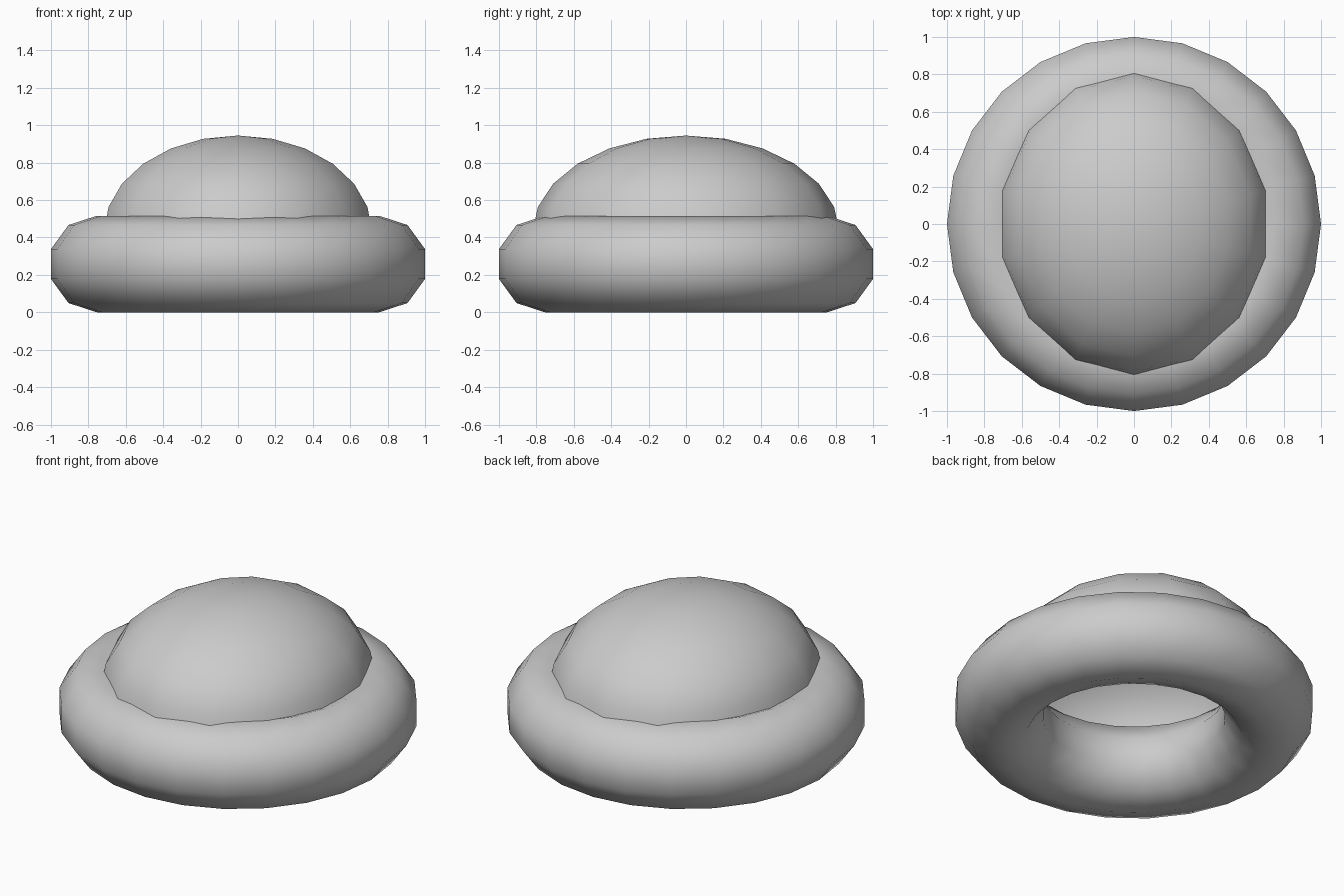
import bpy, bmesh
from math import sin, cos, pi, radians

if "Cube" in bpy.data.objects:
    bpy.data.objects.remove(bpy.data.objects["Cube"])


def lathe(name, profile, segments, scale=(1, 1), start=0.0, closed=False):
    """Revolve a (radius, z) profile about z; scale stretches it in x and y."""
    bm = bmesh.new()
    rings = []
    for r, z in profile:
        if r < 1e-6:
            rings.append([bm.verts.new((0, 0, z))] * segments)
        else:
            angles = [start + 2 * pi * i / segments for i in range(segments)]
            rings.append([bm.verts.new((r * scale[0] * cos(a), r * scale[1] * sin(a), z))
                          for a in angles])
    pairs = list(zip(rings, rings[1:]))
    if closed:
        pairs.append((rings[-1], rings[0]))
    for low, high in pairs:
        for i in range(segments):
            j = (i + 1) % segments
            corners = [low[i], low[j], high[j], high[i]]
            bm.faces.new(list(dict.fromkeys(corners)))
    bmesh.ops.recalc_face_normals(bm, faces=bm.faces)
    for f in bm.faces:
        f.smooth = True
    mesh = bpy.data.meshes.new(name)
    bm.to_mesh(mesh)
    bm.free()
    obj = bpy.data.objects.new(name, mesh)
    bpy.context.collection.objects.link(obj)
    return obj


# Thick ring base: ten-sided tube
TUBE = 0.258
MAJOR = 1 - TUBE * cos(radians(18))
tube = [(MAJOR + TUBE * cos(radians(18 + 36 * i)), TUBE + TUBE * sin(radians(18 + 36 * i)))
        for i in range(10)]
lathe("base_ring", tube, 24, closed=True)

# Open oval dome, its rim sunk into the ring
dome = [(cos(radians(15 * i)), 0.43 + 0.515 * sin(radians(15 * i))) for i in range(7)]
lathe("dome", dome, 14, scale=(0.735, 0.82), start=pi / 2)
